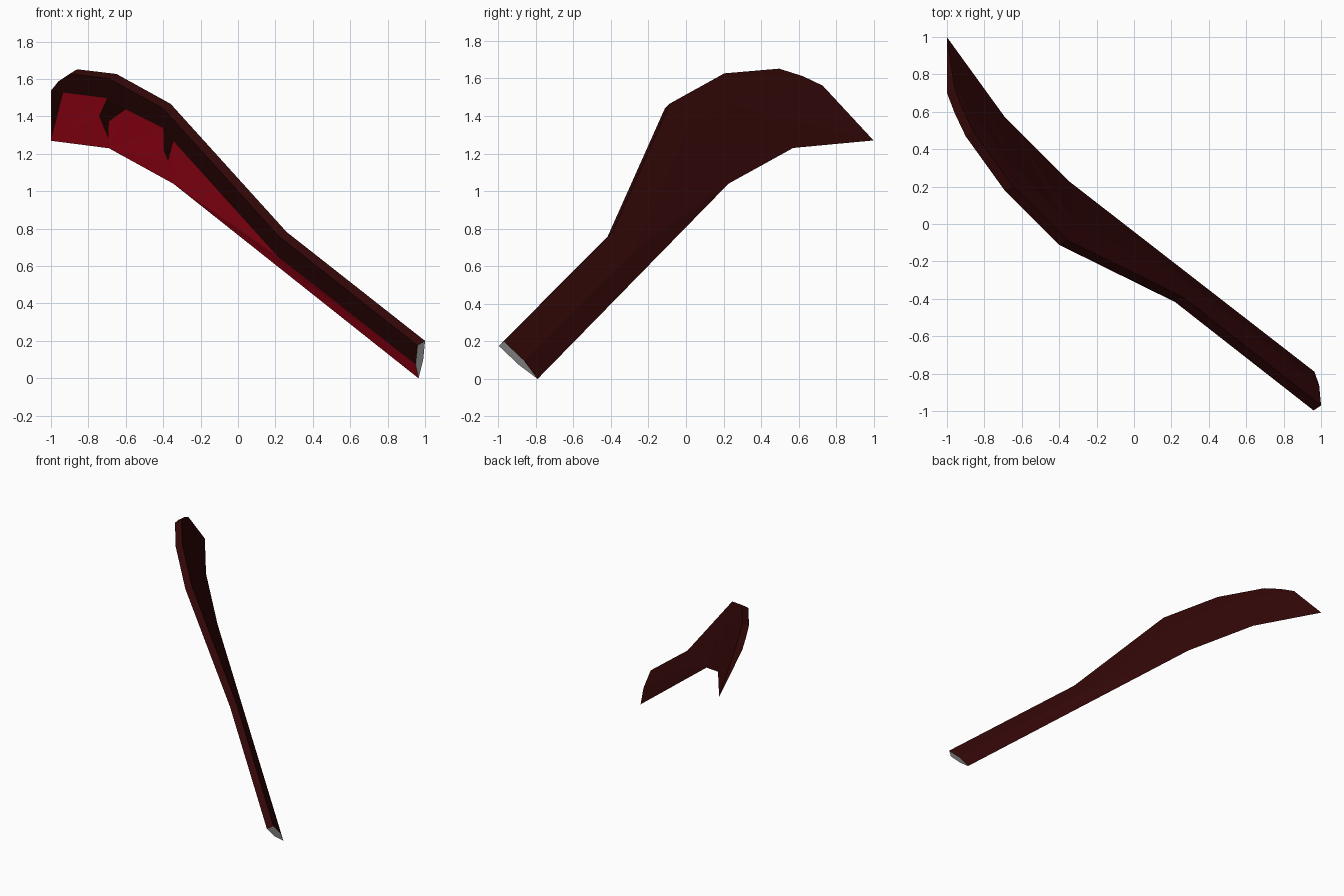
import bpy, bmesh
from mathutils import Vector

cube = bpy.data.objects.get("Cube")
if cube:
    bpy.data.objects.remove(cube, do_unlink=True)


def make_material(name, rgb):
    mat = bpy.data.materials.new(name)
    mat.use_nodes = True
    color = (*rgb, 1.0)
    mat.diffuse_color = color
    mat.node_tree.nodes["Principled BSDF"].inputs["Base Color"].default_value = color
    return mat


MAROON, RED, GREY = 0, 1, 2
materials = [
    make_material("dark maroon", (0.033, 0.0022, 0.0022)),
    make_material("blade red", (0.68, 0.003, 0.016)),
    make_material("end grey", (0.6, 0.6, 0.6)),
]

# The blade lies in one slanted plane; outlines are given in x and z
NORMAL = Vector((0.743, 0.496, 0.451)).normalized()
BASE = Vector((0.965, -0.79, 0.0))
HALF = 0.027


def on_plane(x, z, offset=0.0):
    y = BASE.y - (NORMAL.x * (x - BASE.x) + NORMAL.z * z) / NORMAL.y
    return Vector((x, y, z)) + NORMAL * offset


# Thick back of the blade, from the tip end to the grip end
spine = [(-0.98, 1.55), (-0.94, 1.6), (-0.88, 1.64), (-0.67, 1.615),
         (-0.38, 1.455), (0.24, 0.77), (0.45, 0.605), (0.98, 0.188)]
# Sharp edge, tip first
edge = [(-1.0, 1.27), (-0.69, 1.23), (-0.345, 1.04), (0.965, 0.0)]
# Bevel line with two hooked spikes: x, z, share of thickness, nearest edge point
bevel = [(-0.915, 1.54, 1, 0), (-0.68, 1.51, 1, 0), (-0.73, 1.41, 0.65, 0),
         (-0.69, 1.285, 0.2, 1), (-0.68, 1.38, 0.5, 1), (-0.58, 1.45, 1, 1),
         (-0.38, 1.35, 1, 1), (-0.385, 1.225, 0.6, 1), (-0.365, 1.165, 0.45, 2),
         (-0.325, 1.28, 1, 2), (0.23, 0.665, 1, 2), (0.97, 0.086, 1, 3)]
# Bevel points off the spikes, and the spine point nearest to each
smooth_line = [0, 1, 5, 6, 9, 10, 11]
spine_anchors = [0, 3, 3, 4, 4, 5, 7]
spike_faces = [(2, 3, 4), (1, 2, 4), (1, 4, 5), (7, 8, 9), (6, 7, 9)]

bm = bmesh.new()


def add_face(verts, material):
    face = bm.faces.new(verts)
    face.material_index = material


def bridge(line, anchors, rail, material):
    """Fill between a line and a rail, fanning from each anchor on the rail."""
    for k in range(len(line) - 1):
        a, b = line[k], line[k + 1]
        add_face([a, b, rail[anchors[k]]], material)
        for r in range(anchors[k], anchors[k + 1]):
            add_face([b, rail[r + 1], rail[r]], material)


edge_verts = [bm.verts.new(on_plane(x, z)) for x, z in edge]
tip, end = edge_verts[0], edge_verts[-1]

# Both sides: flat band by the spine, then bevel down to the sharp edge
sides = []
for sign, bevel_color in ((-1, RED), (1, MAROON)):
    used = range(len(bevel)) if sign < 0 else smooth_line
    mid = {}
    for i in used:
        x, z, share, _ = bevel[i]
        mid[i] = bm.verts.new(on_plane(x, z, sign * HALF * share))
    top = [bm.verts.new(on_plane(x, z, sign * HALF)) for x, z in spine]
    bridge([mid[i] for i in used], [bevel[i][3] for i in used], edge_verts, bevel_color)
    bridge([mid[i] for i in smooth_line], spine_anchors, top, MAROON)
    add_face([tip, top[0], mid[0]], MAROON)
    if sign < 0:
        for corners in spike_faces:
            add_face([mid[i] for i in corners], MAROON)
    sides.append((top, mid[smooth_line[-1]]))

# Spine strip, pointed front and grey end cap
(top_in, mid_in), (top_out, mid_out) = sides
for i in range(len(spine) - 1):
    add_face([top_in[i], top_in[i + 1], top_out[i + 1], top_out[i]], MAROON)
add_face([tip, top_in[0], top_out[0]], MAROON)
add_face([end, mid_in, top_in[-1], top_out[-1], mid_out], GREY)

bmesh.ops.recalc_face_normals(bm, faces=bm.faces[:])

mesh = bpy.data.meshes.new("curved_blade")
bm.to_mesh(mesh)
bm.free()
for mat in materials:
    mesh.materials.append(mat)
blade = bpy.data.objects.new("curved_blade", mesh)
bpy.context.collection.objects.link(blade)
